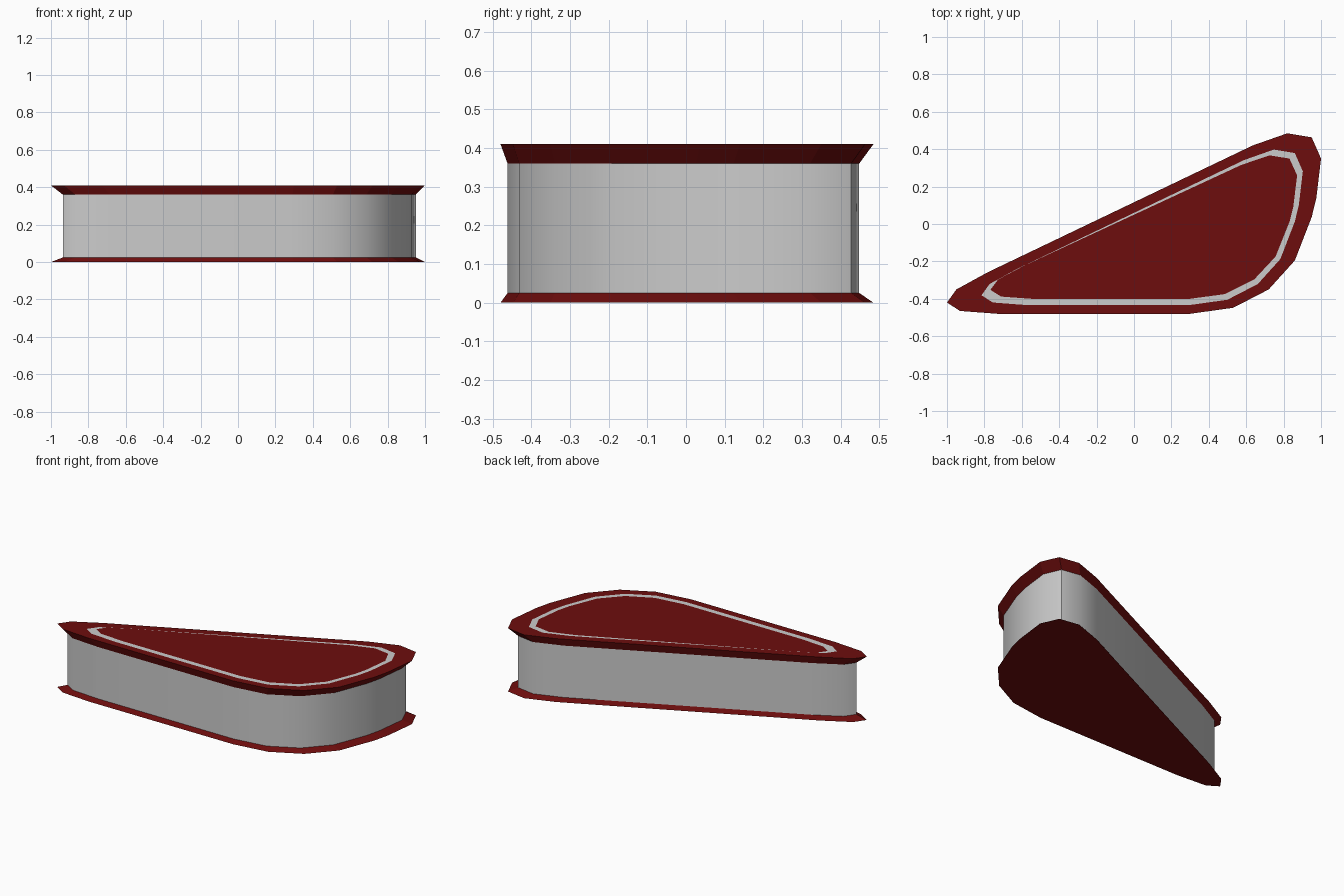
import bpy, bmesh, math

if "Cube" in bpy.data.objects:
    bpy.data.objects.remove(bpy.data.objects["Cube"])

# Outer outline, counter-clockwise from the narrow tip
OUTLINE = [(-1, -.42), (-.93, -.465), (-.73, -.48), (.3, -.48), (.53, -.448), (.72, -.35),
           (.86, -.195), (.95, .037), (.975, .14), (1, .35), (.95, .463), (.82, .485),
           (.635, .42), (-.78, -.257), (-.95, -.35)]


def red_material():
    m = bpy.data.materials.new("dark_red")
    m.diffuse_color = (0.155, 0.004, 0.004, 1)
    m.use_nodes = True
    m.node_tree.nodes["Principled BSDF"].inputs["Base Color"].default_value = m.diffuse_color
    return m


def loop(sx, sy, cx, cy, z):
    """Outline scaled about (cx, cy) at height z."""
    return [(cx + (x - cx) * sx, cy + (y - cy) * sy, z) for x, y in OUTLINE]


def loft(name, loops, mat=None, cap_start=False, cap_end=False, smooth=None):
    bm = bmesh.new()
    rings = [[bm.verts.new(p) for p in l] for l in loops]
    n = len(OUTLINE)
    for a, b in zip(rings, rings[1:]):
        for i in range(n):
            j = (i + 1) % n
            bm.faces.new((a[i], a[j], b[j], b[i]))
    if cap_start:
        bm.faces.new(rings[0][::-1])
    if cap_end:
        bm.faces.new(rings[-1])
    me = bpy.data.meshes.new(name)
    bm.to_mesh(me)
    bm.free()
    ob = bpy.data.objects.new(name, me)
    bpy.context.collection.objects.link(ob)
    if mat:
        me.materials.append(mat)
    if smooth:
        bpy.ops.object.select_all(action='DESELECT')
        ob.select_set(True)
        bpy.context.view_layer.objects.active = ob
        bpy.ops.object.shade_smooth_by_angle(angle=math.radians(smooth))
    return ob


red = red_material()
TOP = 0.41


def full(z):
    return loop(1, 1, 0, 0, z)


def wall(z):
    return loop(.943, .943, .13, -.16, z)


def stripe_outer(z):
    return loop(.859, .861, .31, -.14, z)


def stripe_inner(z):
    return loop(.82, .795, .29, -.09, z)


# Bottom plate with its bevelled lip
loft("bottom_plate", [full(0), wall(.025)], red, cap_start=True)
# Grey body wall
loft("body_wall", [wall(.025), wall(.36)], smooth=50)
# Flared rim, up and over to the stripe
loft("top_rim", [wall(.36), full(TOP), stripe_outer(TOP)], red)
# Flush grey stripe on the top
loft("top_stripe", [stripe_outer(TOP), stripe_inner(TOP)])
# Red panel inside the stripe
loft("top_panel", [stripe_inner(TOP)], red, cap_end=True)
